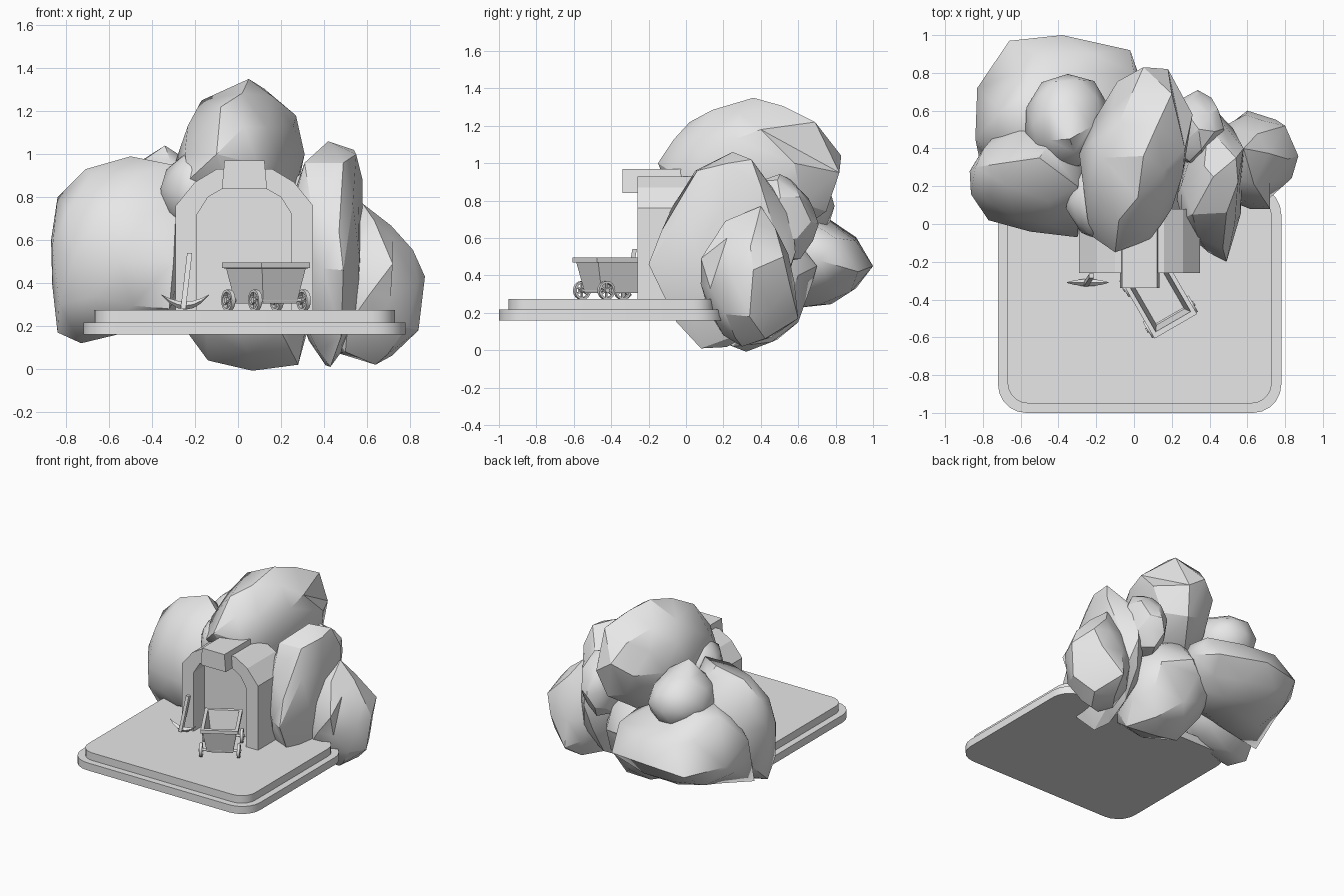
import bpy
import bmesh
import random
from math import cos, sin, pi, radians
from mathutils import Matrix, Vector

random.seed(4)

default_cube = bpy.data.objects.get("Cube")
if default_cube:
    bpy.data.objects.remove(default_cube, do_unlink=True)

# One plain stone colour everywhere
stone = bpy.data.materials.new("plain_grey")
stone.use_nodes = True
stone.diffuse_color = (0.8, 0.8, 0.8, 1)
for node in stone.node_tree.nodes:
    if node.type == "BSDF_PRINCIPLED":
        node.inputs["Base Color"].default_value = stone.diffuse_color


def finish(bm, name, matrix=None, smooth_angle=None):
    """Turn a bmesh into a named object with the stone material."""
    if matrix:
        bm.transform(matrix)
    bmesh.ops.recalc_face_normals(bm, faces=bm.faces)
    mesh = bpy.data.meshes.new(name)
    bm.to_mesh(mesh)
    bm.free()
    mesh.materials.append(stone)
    if smooth_angle:
        mesh.shade_smooth()
        mesh.set_sharp_from_angle(angle=radians(smooth_angle))
    obj = bpy.data.objects.new(name, mesh)
    bpy.context.scene.collection.objects.link(obj)
    return obj


def loft(bm, rings, closed=False):
    """Skin a row of equal rings; cap the ends unless the row is closed."""
    rows = [[bm.verts.new(p) for p in ring] for ring in rings]
    pairs = list(zip(rows, rows[1:]))
    if closed:
        pairs.append((rows[-1], rows[0]))
    else:
        bm.faces.new(rows[0])
        bm.faces.new(rows[-1])
    for a, b in pairs:
        for i in range(len(a)):
            j = (i + 1) % len(a)
            bm.faces.new((a[i], a[j], b[j], b[i]))


def rectangle(hx, hy, z):
    return [(-hx, -hy, z), (hx, -hy, z), (hx, hy, z), (-hx, hy, z)]


def slab(name, x0, x1, y0, y1, z0, z1, radius):
    """Box with rounded corners."""
    bm = bmesh.new()
    loft(bm, [[(x0, y0, z), (x1, y0, z), (x1, y1, z), (x0, y1, z)] for z in (z0, z1)])
    upright = [e for e in bm.edges if abs(e.verts[0].co.z - e.verts[1].co.z) > 0.01]
    bmesh.ops.bevel(bm, geom=upright, offset=radius, segments=5, profile=0.5, affect="EDGES")
    finish(bm, name, smooth_angle=25)


def boulder(name, centre, radii, turn, peaks, smooth_angle=27):
    """Coarse ellipsoid whose nearest corners are drawn out to the given peaks."""
    bm = bmesh.new()
    bmesh.ops.create_icosphere(bm, subdivisions=2, radius=1)
    bm.transform(Matrix.Translation(centre) @ Matrix.Rotation(radians(turn), 4, "Z")
                 @ Matrix.Diagonal((*radii, 1)))
    for v in bm.verts:
        v.co += Vector([random.uniform(-0.012, 0.012) for _ in range(3)])
    pinned = set()
    for peak in map(Vector, peaks):
        free = [v for v in bm.verts if v not in pinned]
        tip = min(free, key=lambda v: (v.co - peak).length)
        shift = peak - tip.co
        for edge in tip.link_edges:
            near = edge.other_vert(tip)
            if near not in pinned:
                near.co += shift * 0.25
        tip.co = peak
        pinned.add(tip)
    finish(bm, name, smooth_angle=smooth_angle)


# Stepped base
slab("base_lower", -0.72, 0.78, -1.0, 0.2, 0.16, 0.217, 0.15)
slab("base_upper", -0.67, 0.73, -0.95, 0.15, 0.21, 0.274, 0.11)

# Boulders of the hillside
boulder("summit_boulder", (0.02, 0.34, 0.93), (0.28, 0.45, 0.36), -12,
        [(0.05, 0.36, 1.35), (-0.08, 0.02, 1.22), (-0.17, 0.35, 1.25), (0.2, 0.69, 1.22),
         (0.27, 0.4, 1.18), (0.05, 0.83, 1.04), (-0.1, -0.15, 1.0), (0.18, 0.82, 0.95),
         (-0.29, 0.37, 0.97), (-0.23, -0.06, 0.88), (0.31, 0.58, 1.0), (0.2, 0.08, 0.95)])
boulder("foot_boulder", (0.03, 0.32, 0.38), (0.33, 0.36, 0.36), 10,
        [(-0.14, 0.3, 0.04), (0.28, 0.25, 0.02), (0.05, 0.6, 0.15), (-0.22, 0.6, 0.35),
         (0.05, 0.7, 0.45), (0.25, 0.6, 0.4)])
boulder("right_tall_boulder", (0.41, 0.22, 0.54), (0.17, 0.36, 0.49), -8,
        [(0.42, 0.25, 1.06), (0.31, 0.05, 0.96), (0.54, 0.35, 1.02), (0.49, -0.2, 0.46),
         (0.47, -0.13, 0.64), (0.43, 0.08, 0.01), (0.58, 0.4, 0.88), (0.44, 0.57, 0.7),
         (0.49, 0.06, 0.96), (0.48, -0.05, 0.15)])
boulder("right_low_boulder", (0.6, 0.32, 0.37), (0.25, 0.23, 0.35), 0,
        [(0.87, 0.36, 0.43), (0.8, 0.52, 0.5), (0.72, 0.22, 0.6), (0.58, 0.4, 0.77),
         (0.64, 0.3, 0.02), (0.84, 0.34, 0.18), (0.72, 0.08, 0.49), (0.71, 0.13, 0.33),
         (0.6, 0.6, 0.17), (0.5, 0.2, 0.08)])
boulder("right_back_boulder", (0.34, 0.5, 0.7), (0.14, 0.2, 0.24), 0,
        [(0.35, 0.68, 0.76), (0.4, 0.58, 0.88)])
boulder("left_front_boulder", (-0.54, 0.27, 0.57), (0.31, 0.29, 0.39), 0,
        [(-0.84, 0.3, 0.8), (-0.71, 0.32, 0.93), (-0.87, 0.28, 0.6), (-0.84, 0.22, 0.17),
         (-0.73, 0.15, 0.12), (-0.3, -0.07, 0.5), (-0.32, -0.04, 0.28), (-0.77, 0.02, 0.5),
         (-0.55, -0.04, 0.5), (-0.5, 0.35, 0.99), (-0.3, 0.2, 0.95)], 45)
boulder("left_back_boulder", (-0.42, 0.58, 0.5), (0.42, 0.36, 0.31), 0,
        [(-0.66, 0.97, 0.42), (-0.38, 1.0, 0.45), (-0.02, 0.92, 0.42), (-0.83, 0.72, 0.45),
         (0.0, 0.8, 0.6), (-0.82, 0.35, 0.2), (-0.38, 0.62, 0.23), (-0.4, 0.8, 0.66),
         (-0.84, 0.45, 0.55), (-0.7, 0.6, 0.75), (-0.62, 0.8, 0.62)], 50)
boulder("left_upper_boulder", (-0.35, 0.54, 0.78), (0.23, 0.26, 0.22), 0,
        [(-0.34, 0.45, 1.04), (-0.45, 0.6, 0.97)], 45)
boulder("shoulder_boulder", (-0.19, 0.11, 0.82), (0.16, 0.2, 0.2), 0,
        [(-0.36, 0.08, 0.84)], 45)

# Archway: outer and inner half profiles, mirrored about its centre line
ARCH_X = 0.03
FRONT, BACK = -0.26, 0.08
outer = [(0.32, 0.26), (0.32, 0.76), (0.23, 0.87), (0.13, 0.93)]
inner = [(0.22, 0.26), (0.22, 0.72), (0.17, 0.8), (0.1, 0.84)]


def both_sides(half):
    return [(ARCH_X - x, z) for x, z in half] + [(ARCH_X + x, z) for x, z in reversed(half)]


bm = bmesh.new()
loft(bm, [[(ox, FRONT, oz), (ox, BACK, oz), (ix, BACK, iz), (ix, FRONT, iz)]
          for (ox, oz), (ix, iz) in zip(both_sides(outer), both_sides(inner))])
finish(bm, "archway")

bm = bmesh.new()
loft(bm, [[(x, y, z) for x, z in both_sides(inner)] for y in (-0.13, 0.0)])
finish(bm, "tunnel_wall")

bm = bmesh.new()
loft(bm, [[(ARCH_X + x, y, z) for x, y, _ in rectangle(half, 0.165, z)]
          for half, z in ((0.105, 0.84), (0.093, 0.97))])
finish(bm, "keystone", Matrix.Translation((0, -0.175, 0)))

# Ore cart, built straight and then turned into place
cart = Matrix.Translation((0.13, -0.383, 0)) @ Matrix.Rotation(radians(30), 4, "Z")
bm = bmesh.new()
loft(bm, [rectangle(*r) for r in ((0.09, 0.13, 0.305), (0.117, 0.167, 0.468),
                                  (0.13, 0.183, 0.47), (0.13, 0.183, 0.495),
                                  (0.107, 0.155, 0.495), (0.085, 0.125, 0.325))])
finish(bm, "cart_tub", cart)


def circle(x, radius, count):
    return [(x, radius * cos(2 * pi * i / count), radius * sin(2 * pi * i / count))
            for i in range(count)]


def wheel(name, place):
    bm = bmesh.new()
    rim = [circle(x, r, 16) for x, r in ((-0.01, 0.05), (0.01, 0.05), (0.01, 0.038), (-0.01, 0.038))]
    loft(bm, list(zip(*rim)), closed=True)
    loft(bm, [circle(x, 0.014, 8) for x in (-0.016, 0.016)])
    for k in range(3):
        spin = Matrix.Rotation(k * pi / 3, 3, "X")
        loft(bm, [[spin @ Vector(p) for p in rectangle(0.005, 0.005, z)]
                  for z in (-0.042, 0.042)])
    finish(bm, name, place, 30)


for end, y in (("front", -0.125), ("back", 0.125)):
    for side, x in (("right", -0.13), ("left", 0.13)):
        wheel(f"cart_wheel_{end}_{side}", cart @ Matrix.Translation((x, y, 0.32)))
    bm = bmesh.new()
    loft(bm, [circle(x, 0.009, 8) for x in (-0.13, 0.13)])
    finish(bm, f"cart_axle_{end}", cart @ Matrix.Translation((0, y, 0.32)), 50)

# Pickaxe leaning on the archway
bm = bmesh.new()
head = []
for step in range(-3, 4):
    t = step / 3
    thick = 0.019 * (1 - 0.9 * t * t)
    x, z = -0.245 + 0.11 * t, 0.295 + 0.05 * t * t
    head.append([(x, -thick, z), (x, 0, z - thick), (x, thick, z), (x, 0, z + thick)])
loft(bm, head)
finish(bm, "pickaxe_head", Matrix.Translation((0, -0.31, 0)))

bm = bmesh.new()
loft(bm, [[(x + dx, y + dy, z) for dx, dy, _ in rectangle(0.012, 0.012, 0)]
          for x, y, z in ((-0.255, -0.32, 0.28), (-0.225, -0.275, 0.54))])
finish(bm, "pickaxe_handle")
